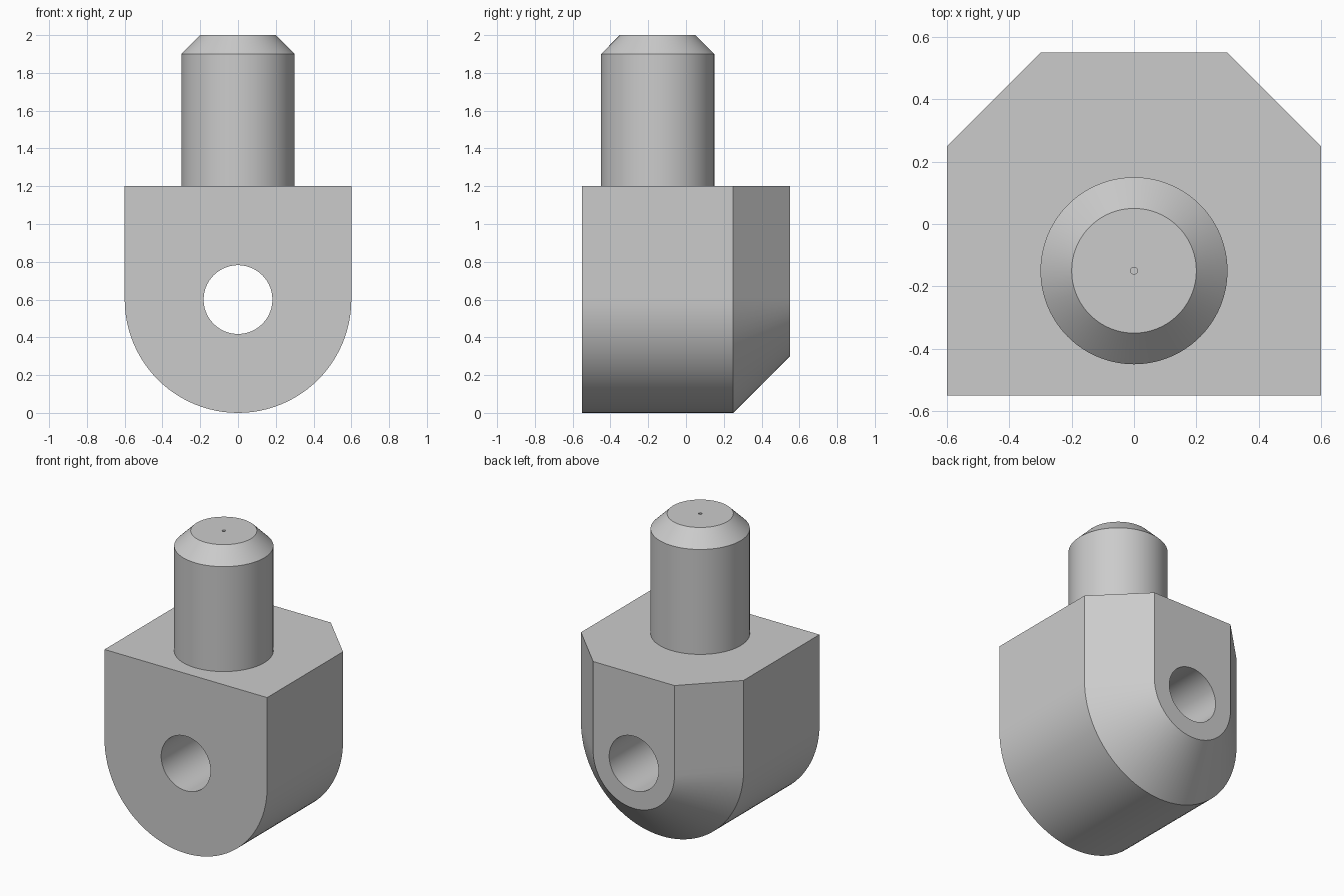
import bpy, bmesh
from math import cos, sin, pi, radians

cube = bpy.data.objects.get("Cube")
if cube:
    bpy.data.objects.remove(cube, do_unlink=True)

grey = bpy.data.materials.new("plain grey")
grey.use_nodes = True
grey.diffuse_color = (0.6, 0.6, 0.6, 1)
grey.node_tree.nodes["Principled BSDF"].inputs["Base Color"].default_value = (0.6, 0.6, 0.6, 1)

N = 96             # points per loop, a multiple of 8
EYE_Z = 0.6        # height of the eye's axis
TOP = 1.2          # top of the lug body
ANGLES = [2 * pi * i / N for i in range(N)]


def loft(name, loops, closed=False):
    """Skin a row of equal loops with quads and smooth the shallow edges."""
    bm = bmesh.new()
    rings = [[bm.verts.new(p) for p in loop] for loop in loops]
    pairs = list(zip(rings, rings[1:]))
    if closed:
        pairs.append((rings[-1], rings[0]))
    for a, b in pairs:
        for i in range(N):
            j = (i + 1) % N
            bm.faces.new((a[i], a[j], b[j], b[i]))
    bmesh.ops.recalc_face_normals(bm, faces=bm.faces)
    mesh = bpy.data.meshes.new(name)
    bm.to_mesh(mesh)
    bm.free()
    mesh.materials.append(grey)
    obj = bpy.data.objects.new(name, mesh)
    bpy.context.collection.objects.link(obj)
    bpy.ops.object.select_all(action='DESELECT')
    obj.select_set(True)
    bpy.context.view_layer.objects.active = obj
    bpy.ops.object.shade_smooth_by_angle(angle=radians(30))
    return obj


def eye_loop(r, y):
    return [(r * cos(a), y, EYE_Z + r * sin(a)) for a in ANGLES]


def lug_loop(r, y):
    """Half round below the eye, straight sides and a flat top above it."""
    points = []
    for i, a in enumerate(ANGLES):
        t = i / (N / 8)
        if t <= 1:
            points.append((r, y, EYE_Z + t * (TOP - EYE_Z)))
        elif t <= 3:
            points.append((r * (2 - t), y, TOP))
        elif t <= 4:
            points.append((-r, y, EYE_Z + (4 - t) * (TOP - EYE_Z)))
        else:
            points.append((r * cos(a), y, EYE_Z + r * sin(a)))
    return points


def pin_loop(r, z):
    return [(r * cos(a), -0.15 + r * sin(a), z) for a in ANGLES]


# Lug body with a through eye and a chamfered back
loft("lug_body", [eye_loop(0.182, -0.55), lug_loop(0.6, -0.55), lug_loop(0.6, 0.25),
                  lug_loop(0.3, 0.55), eye_loop(0.182, 0.55)], closed=True)

# Upright pin with a chamfered tip and a fine centre bore
loft("pin", [pin_loop(0.3, TOP), pin_loop(0.3, 1.9), pin_loop(0.2, 2.0),
             pin_loop(0.011, 2.0), pin_loop(0.011, TOP)])
